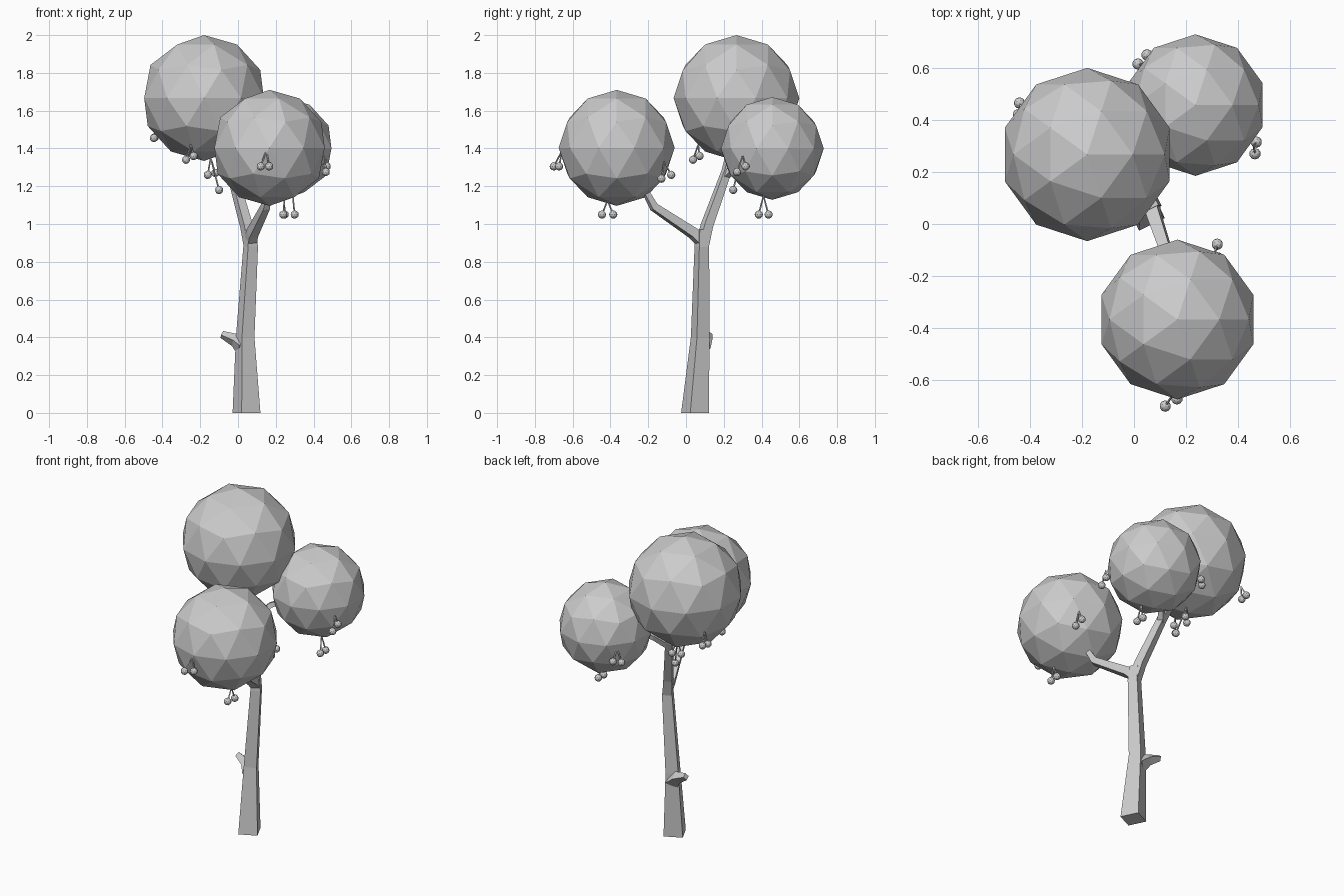
import bpy, bmesh, math
from mathutils import Vector

UP = Vector((0, 0, 1))


def tube(bm, points, radii, sides=4, turn=math.radians(-109), flat_start=False):
    """Sweep a polygon along a path with a radius per point, capped at both ends."""
    pts = [Vector(p) for p in points]
    rings = []
    for i, p in enumerate(pts):
        t = (pts[min(i + 1, len(pts) - 1)] - pts[max(i - 1, 0)]).normalized()
        if flat_start and i == 0:
            t = UP
        q = UP.rotation_difference(t)
        ring = []
        for k in range(sides):
            a = turn + 2 * math.pi * k / sides
            ring.append(bm.verts.new(p + q @ (radii[i] * Vector((math.cos(a), math.sin(a), 0)))))
        rings.append(ring)
    for a, b in zip(rings, rings[1:]):
        for k in range(sides):
            n = (k + 1) % sides
            bm.faces.new((a[k], a[n], b[n], b[k]))
    bm.faces.new(rings[0][::-1])
    bm.faces.new(rings[-1])


def finish(bm, name):
    mesh = bpy.data.meshes.new(name)
    bm.to_mesh(mesh)
    bm.free()
    obj = bpy.data.objects.new(name, mesh)
    bpy.context.collection.objects.link(obj)
    return obj


# Trunk, forked branches and the broken stub
wood = [
    ("trunk", [(0.045, 0.048, 0), (0.038, 0.075, 0.4), (0.067, 0.084, 0.88), (0.06, 0.085, 0.97)],
     [0.078, 0.052, 0.041, 0.036]),
    ("front_branch", [(0.065, 0.09, 0.9), (0.075, 0.04, 0.95), (0.145, -0.17, 1.09), (0.165, -0.23, 1.2)],
     [0.036, 0.036, 0.027, 0.018]),
    ("back_branch", [(0.067, 0.085, 0.88), (0.045, 0.11, 0.99), (-0.035, 0.215, 1.28), (-0.14, 0.26, 1.5)],
     [0.038, 0.036, 0.029, 0.02]),
    ("side_branch", [(-0.03, 0.205, 1.25), (0.03, 0.28, 1.32), (0.15, 0.37, 1.37)],
     [0.024, 0.02, 0.016]),
    ("stub", [(0.03, 0.08, 0.35), (-0.015, 0.105, 0.385), (-0.085, 0.122, 0.415)],
     [0.055, 0.036, 0.02]),
]
for name, path, radii in wood:
    bm = bmesh.new()
    tube(bm, path, radii, flat_start=(name == "trunk"))
    finish(bm, name)

# Faceted foliage balls
crowns = [("large_crown", (-0.18, 0.267, 1.667), 0.333),
          ("front_crown", (0.167, -0.367, 1.403), 0.307),
          ("back_crown", (0.236, 0.457, 1.4), 0.272)]
for name, centre, r in crowns:
    bm = bmesh.new()
    bmesh.ops.create_icosphere(bm, subdivisions=2, radius=r)
    finish(bm, name).location = centre

# Hanging fruit: stem top followed by the fruit centres
clusters = [
    [(0.15, -0.655, 1.39), (0.12, -0.7, 1.305), (0.165, -0.672, 1.305)],
    [(0.245, -0.415, 1.125), (0.24, -0.445, 1.05), (0.247, -0.385, 1.05)],
    [(0.31, -0.115, 1.33), (0.32, -0.078, 1.26), (0.322, -0.13, 1.24)],
    [(0.29, 0.41, 1.15), (0.3, 0.385, 1.05), (0.3, 0.437, 1.05)],
    [(0.46, 0.3, 1.36), (0.47, 0.315, 1.305), (0.465, 0.27, 1.275)],
    [(0.05, 0.61, 1.37), (0.015, 0.615, 1.29), (0.05, 0.65, 1.3)],
    [(-0.25, 0.065, 1.42), (-0.275, 0.037, 1.34), (-0.235, 0.072, 1.36)],
    [(-0.145, 0.29, 1.35), (-0.16, 0.275, 1.26), (-0.12, 0.31, 1.27), (-0.1, 0.25, 1.18)],
    [(-0.43, 0.43, 1.53), (-0.445, 0.42, 1.455), (-0.44, 0.465, 1.46)],
]
for i, (top, *fruits) in enumerate(clusters):
    bm = bmesh.new()
    for f in fruits:
        c = Vector(f)
        tube(bm, [c, top], [0.005, 0.004])
        ball = bmesh.ops.create_icosphere(bm, subdivisions=2, radius=0.022)["verts"]
        bmesh.ops.translate(bm, verts=ball, vec=c)
    finish(bm, f"fruit_cluster_{i + 1}")
